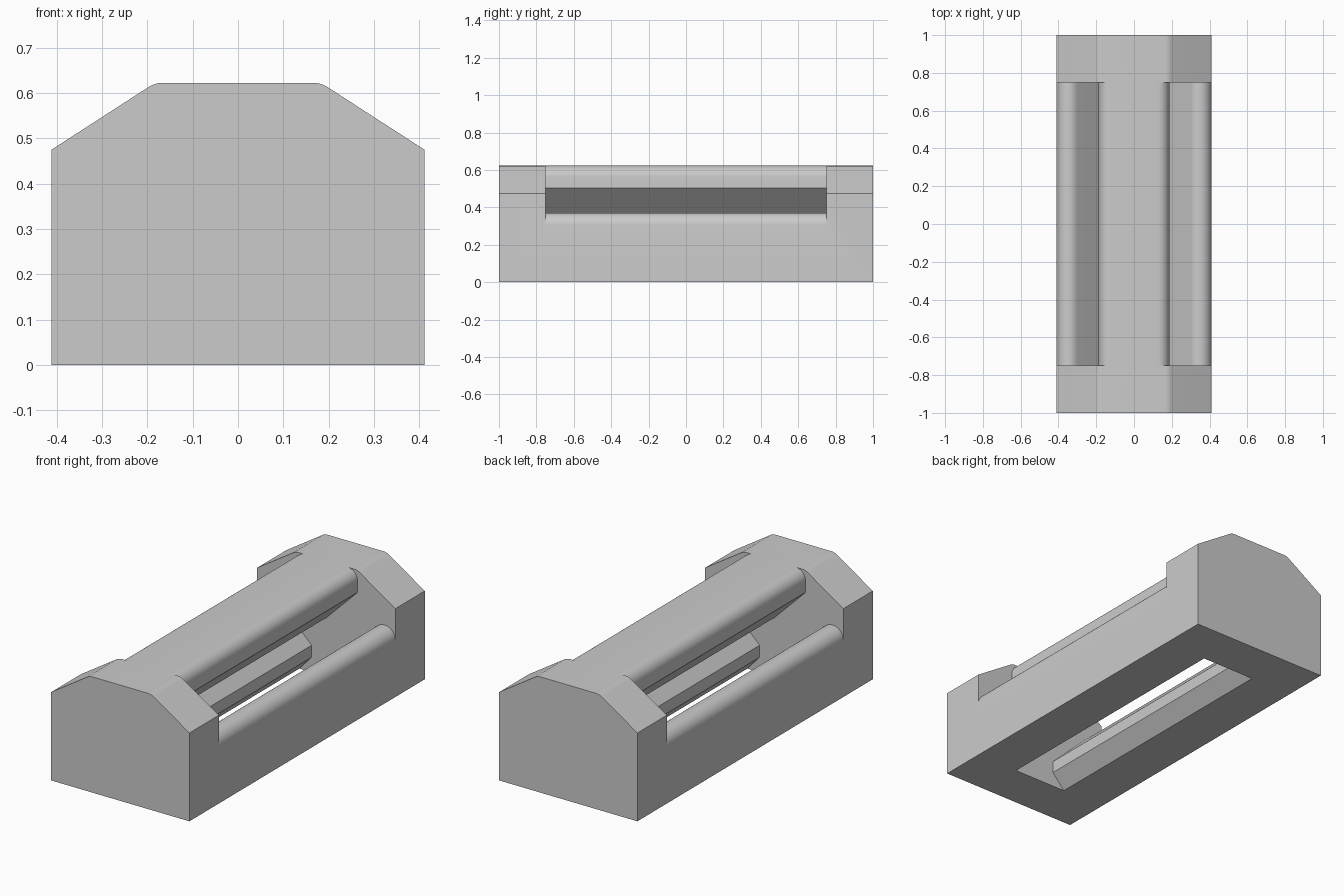
import bpy
import bmesh
from math import cos, sin, radians

old = bpy.data.objects.get("Cube")
if old:
    bpy.data.objects.remove(old, do_unlink=True)

HALF_W, TOP = 0.411, 0.6225
HALF_L, HALF_GAP = 1.0, 0.75

grey = bpy.data.materials.new("plain grey")
grey.use_nodes = True
colour = (0.6, 0.6, 0.6, 1)
grey.diffuse_color = colour
grey.node_tree.nodes["Principled BSDF"].inputs["Base Color"].default_value = colour


def arc(cx, cz, r, start, end, steps=10):
    angles = [radians(start + (end - start) * i / steps) for i in range(steps + 1)]
    return [(cx + r * cos(a), cz + r * sin(a)) for a in angles]


def mirrored(half):
    """Close a right-hand half profile with its mirror image."""
    return half + [(-x, z) for x, z in reversed(half) if x > 0]


def prism(name, profile, half_length):
    """Extrude an x-z profile along y."""
    bm = bmesh.new()
    face = bm.faces.new([bm.verts.new((x, -half_length, z)) for x, z in profile])
    ext = bmesh.ops.extrude_face_region(bm, geom=[face])
    verts = [v for v in ext["geom"] if isinstance(v, bmesh.types.BMVert)]
    bmesh.ops.translate(bm, verts=verts, vec=(0, 2 * half_length, 0))
    bmesh.ops.recalc_face_normals(bm, faces=bm.faces)
    mesh = bpy.data.meshes.new(name)
    bm.to_mesh(mesh)
    bm.free()
    mesh.materials.append(grey)
    obj = bpy.data.objects.new(name, mesh)
    bpy.context.collection.objects.link(obj)
    return obj


# Block with sloped shoulders and softened top corners
shoulder = arc(0.165, TOP - 0.06, 0.06, 57, 90, 6)
body = prism("channel_block", mirrored([(HALF_W, 0), (HALF_W, 0.475)] + shoulder), HALF_L)

# Channel: bottom slot, lipped round-topped side rails, wedge-shaped centre bar
rail_top = arc(HALF_W - 0.065, 0.305, 0.065, 135, 0, 14)
bar_edge = arc(0.127, TOP - 0.06, 0.06, 90, 0)
channel = ([(0.16, -0.1), (0.16, 0), (0.087, 0.08), (0.087, 0.145)]
           + rail_top + [(0.5, 0.305), (0.5, 0.8), (0.127, 0.8)]
           + bar_edge + [(0.187, 0.503), (0, 0.316)])
cutter = prism("channel_cutter", mirrored(channel), HALF_GAP)
cutter.hide_render = True

cut = body.modifiers.new("channel", "BOOLEAN")
cut.operation = "DIFFERENCE"
cut.solver = "EXACT"
cut.object = cutter

bpy.ops.object.select_all(action="DESELECT")
body.select_set(True)
bpy.context.view_layer.objects.active = body
bpy.ops.object.modifier_apply(modifier=cut.name)
bpy.data.objects.remove(cutter, do_unlink=True)

bpy.ops.object.shade_smooth_by_angle(angle=radians(25))
